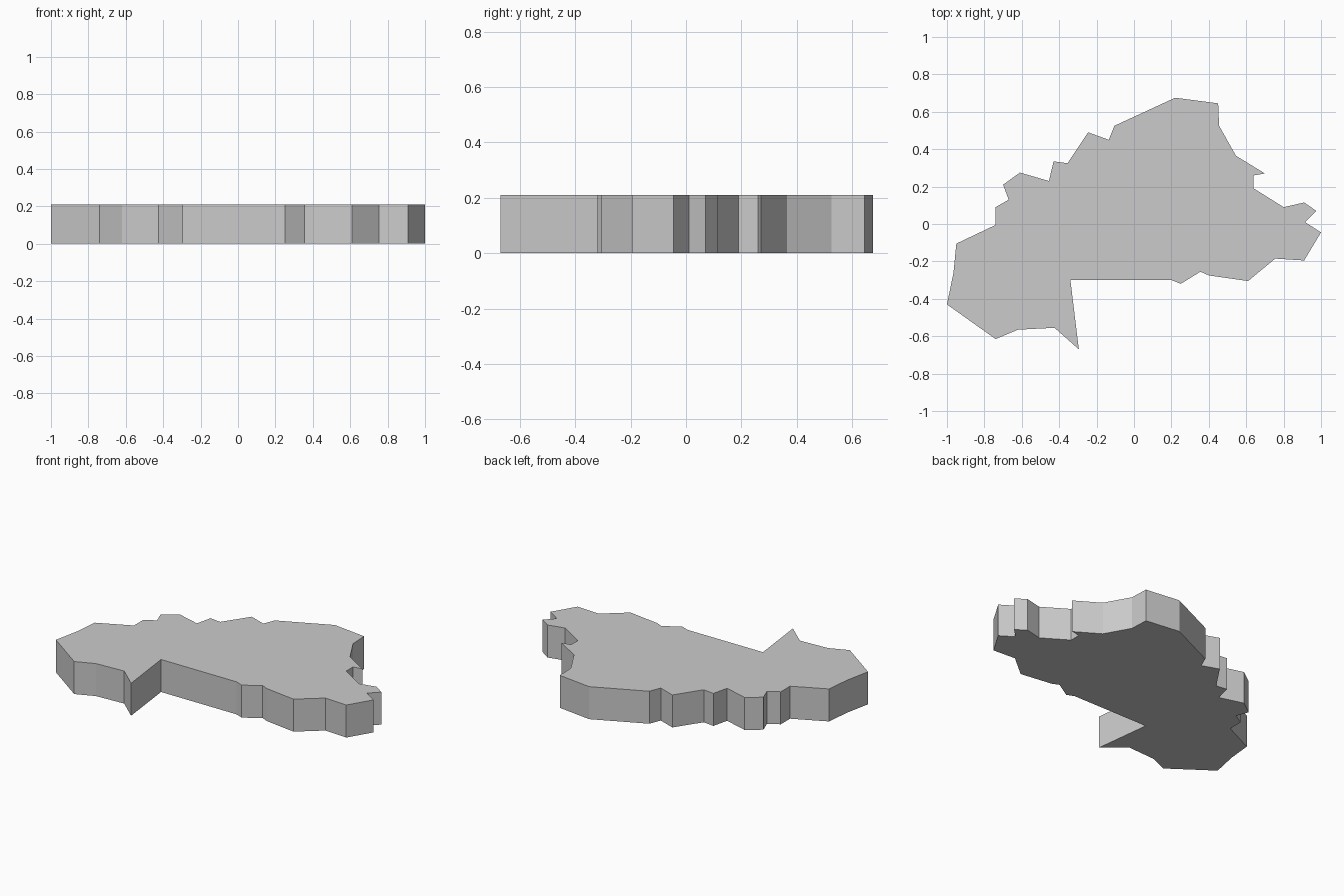
import bpy
import bmesh

default_cube = bpy.data.objects.get("Cube")
if default_cube:
    bpy.data.objects.remove(default_cube, do_unlink=True)

THICKNESS = 0.21

# Outline of the slab, clockwise, grouped by side
NORTH_EAST = [(.22, .675), (.45, .645), (.455, .525), (.545, .365), (.7, .27), (.64, .26), (.64, .19)]
EAST_TIP = [(.8, .09), (.91, .115), (.975, .07), (.915, .01), (1, -.045), (.91, -.195), (.755, -.185)]
SOUTH = [(.61, -.305), (.4, -.275), (.355, -.255), (.25, -.32), (.2, -.3), (-.34, -.3), (-.295, -.67)]
SOUTH_WEST = [(-.425, -.555), (-.62, -.565), (-.74, -.615), (-1, -.43), (-.965, -.26), (-.95, -.105)]
NORTH_WEST = [(-.74, -.005), (-.74, .09), (-.67, .13), (-.7, .21), (-.61, .275), (-.455, .23),
              (-.43, .335), (-.355, .325), (-.245, .49), (-.135, .45), (-.105, .525)]


def make_material(name, color):
    material = bpy.data.materials.new(name)
    material.use_nodes = True
    material.diffuse_color = color
    material.node_tree.nodes["Principled BSDF"].inputs["Base Color"].default_value = color
    return material


def make_slab(name, outline, height, material):
    """Extrude a closed outline upward from the ground into a solid slab."""
    bm = bmesh.new()
    base = bm.faces.new([bm.verts.new((x, y, 0)) for x, y in outline])
    extruded = bmesh.ops.extrude_face_region(bm, geom=[base], use_keep_orig=True)
    top_verts = [item for item in extruded["geom"] if isinstance(item, bmesh.types.BMVert)]
    bmesh.ops.translate(bm, verts=top_verts, vec=(0, 0, height))
    bmesh.ops.recalc_face_normals(bm, faces=bm.faces)
    mesh = bpy.data.meshes.new(name)
    bm.to_mesh(mesh)
    bm.free()
    mesh.materials.append(material)
    slab = bpy.data.objects.new(name, mesh)
    bpy.context.collection.objects.link(slab)
    return slab


# Flat-shaded grey slab
grey = make_material("light grey", (0.6, 0.6, 0.6, 1))
make_slab("region_slab", NORTH_EAST + EAST_TIP + SOUTH + SOUTH_WEST + NORTH_WEST, THICKNESS, grey)
